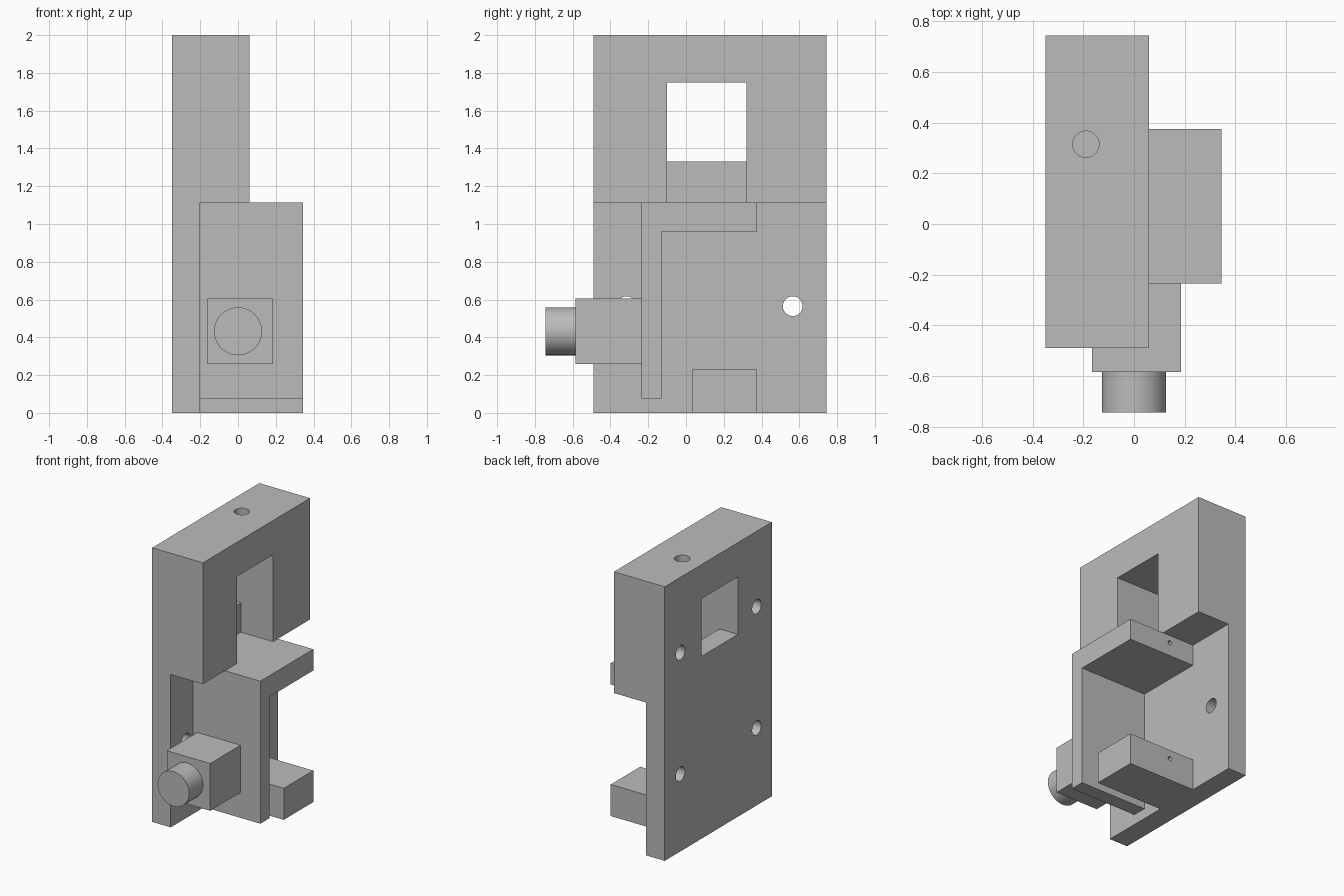
import bpy, bmesh
from math import pi
from mathutils import Matrix, Vector

if "Cube" in bpy.data.objects:
    bpy.data.objects.remove(bpy.data.objects["Cube"])

grey = bpy.data.materials.new("machined_grey")
grey.use_nodes = True
colour = (0.5, 0.5, 0.5, 1)
grey.diffuse_color = colour
grey.node_tree.nodes["Principled BSDF"].inputs["Base Color"].default_value = colour


def finish(name, bm):
    bmesh.ops.recalc_face_normals(bm, faces=bm.faces)
    mesh = bpy.data.meshes.new(name)
    bm.to_mesh(mesh)
    bm.free()
    mesh.materials.append(grey)
    obj = bpy.data.objects.new(name, mesh)
    bpy.context.collection.objects.link(obj)
    return obj


def box(name, x, y, z):
    bm = bmesh.new()
    bmesh.ops.create_cube(bm, size=1)
    for v in bm.verts:
        v.co = Vector(r[0] + (c + 0.5) * (r[1] - r[0]) for c, r in zip(v.co, (x, y, z)))
    return finish(name, bm)


def cylinder(name, centre, radius, length, axis):
    turn = {"X": Matrix.Rotation(pi / 2, 4, "Y"),
            "Y": Matrix.Rotation(pi / 2, 4, "X"), "Z": Matrix()}[axis]
    bm = bmesh.new()
    bmesh.ops.create_cone(bm, cap_ends=True, segments=48, radius1=radius, radius2=radius,
                          depth=length, matrix=Matrix.Translation(centre) @ turn)
    return finish(name, bm)


def prism(name, points, offset):
    bm = bmesh.new()
    face = bm.faces.new([bm.verts.new(p) for p in points])
    grown = bmesh.ops.extrude_face_region(bm, geom=[face])["geom"]
    bmesh.ops.translate(bm, vec=offset, verts=[g for g in grown if isinstance(g, bmesh.types.BMVert)])
    return finish(name, bm)


def activate(obj):
    bpy.ops.object.select_all(action="DESELECT")
    obj.select_set(True)
    bpy.context.view_layer.objects.active = obj


def cut(obj, cutters):
    activate(obj)
    for cutter in cutters:
        cutter.hide_render = True
        mod = obj.modifiers.new("cut", "BOOLEAN")
        mod.operation, mod.solver, mod.object = "DIFFERENCE", "EXACT", cutter
        bpy.ops.object.modifier_apply(modifier=mod.name)
        bpy.data.objects.remove(cutter)


def smooth(obj):
    activate(obj)
    bpy.ops.object.shade_smooth_by_angle(angle=pi / 6)


# Back plate with the thick upper half, as one L-shaped section
back, inner, front = -0.35, -0.2, 0.06
near, far, shelf = -0.49, 0.745, 1.115
section = [(back, 0), (inner, 0), (inner, shelf), (front, shelf), (front, 2), (back, 2)]
body = prism("main_body", [(x, near, z) for x, z in section], (0, far - near, 0))

# Window, open slot, mounting holes and top hole
cutters = [box("window_cutter", (-0.5, 0.2), (-0.1, 0.32), (1.33, 1.75)),
           box("slot_cutter", (inner, 0.2), (-0.1, 0.32), (1, 1.75)),
           cylinder("top_hole_cutter", (-0.19, 0.315, 2), 0.052, 0.4, "Z")]
for y in (-0.315, 0.565):
    for z in (0.565, 1.45):
        cutters.append(cylinder("mount_hole_cutter", (back, y, z), 0.052, 0.4, "X"))
cut(body, cutters)
smooth(body)

# Bracket with upright and top arm
right, end = 0.345, 0.375
outline = [(-0.235, 0.075), (-0.13, 0.075), (-0.13, 0.96), (end, 0.96), (end, shelf), (-0.235, shelf)]
bracket = prism("bracket", [(inner, y, z) for y, z in outline], (right - inner, 0, 0))
cut(bracket, [cylinder("arm_hole_cutter", (0, end, 1.06), 0.016, 0.3, "Y")])
smooth(bracket)

# Lower block
block = box("lower_block", (inner, right), (0.035, end), (0, 0.23))
cut(block, [cylinder("block_hole_cutter", (0, end, 0.165), 0.016, 0.3, "Y")])
smooth(block)

# Actuator on the bracket front
box("actuator_housing", (-0.165, 0.185), (-0.585, -0.235), (0.26, 0.605))
smooth(cylinder("actuator_knob", (0, -0.665, 0.432), 0.127, 0.16, "Y"))
